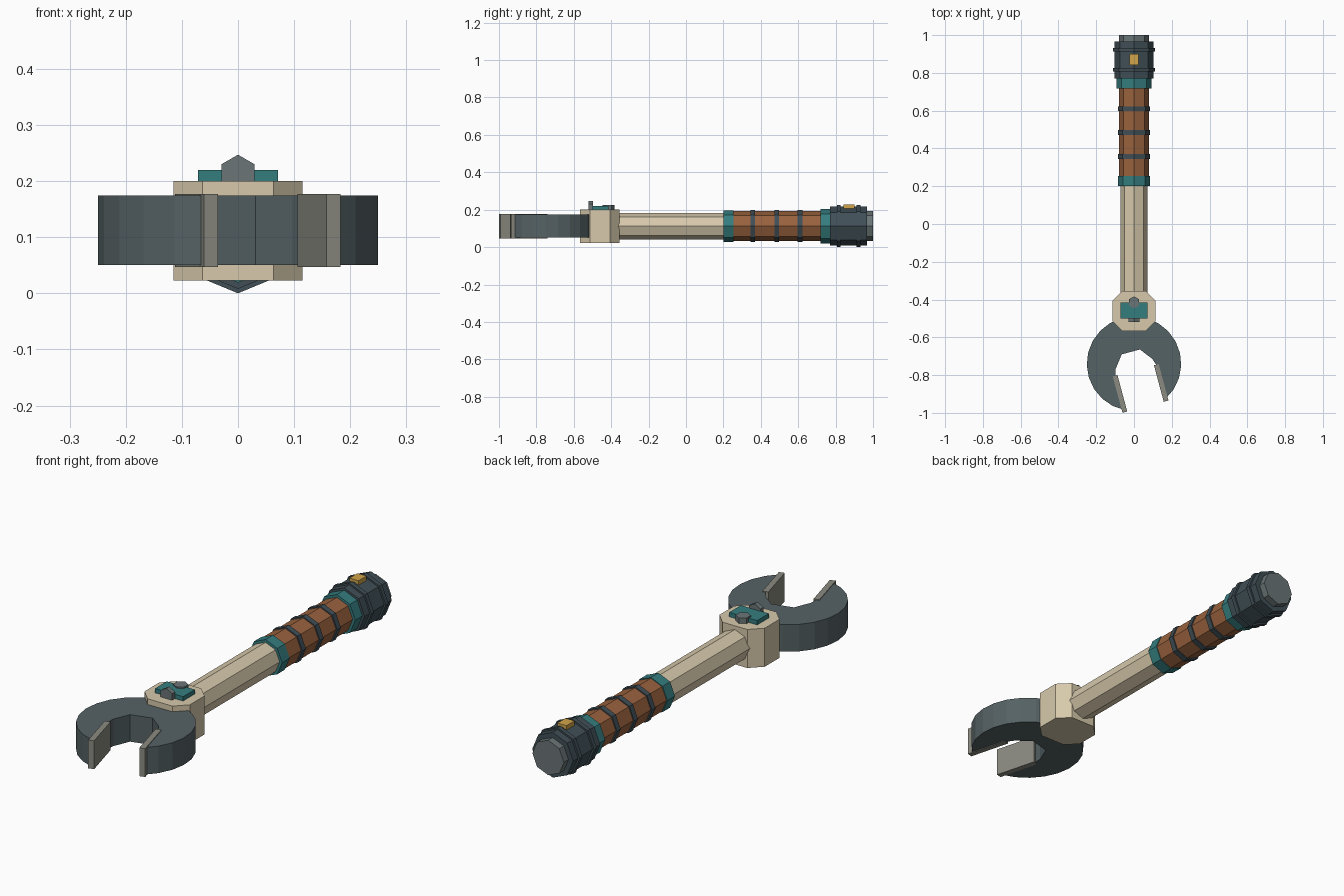
import bpy, math
from mathutils import Matrix, Vector

if "Cube" in bpy.data.objects:
    bpy.data.objects.remove(bpy.data.objects["Cube"])

CZ = 0.112                      # height of the tool's axis
TILT = math.radians(15)         # jaw opening angle
HEAD = Vector((0, -0.74))


def material(name, r, g, b):
    m = bpy.data.materials.new(name)
    m.diffuse_color = [(c / 255) ** 2.2 for c in (r, g, b)] + [1]
    m.use_nodes = True
    m.node_tree.nodes["Principled BSDF"].inputs["Base Color"].default_value = m.diffuse_color
    return m


STEEL = material("steel", 86, 98, 101)
DARK = material("dark_rubber", 66, 80, 87)
CREAM = material("cream", 214, 200, 170)
LEATHER = material("leather", 152, 98, 64)
TEAL = material("teal", 56, 124, 126)
BRASS = material("brass", 208, 164, 76)
GREY = material("worn_metal", 138, 138, 128)
BOLT = material("bolt_metal", 106, 116, 117)


def rod(name, y0, y1, r, mat, sides=8, z=CZ):
    """Faceted cylinder lying along y."""
    bpy.ops.mesh.primitive_cylinder_add(vertices=sides, radius=r, depth=y1 - y0,
        location=(0, (y0 + y1) / 2, z), rotation=(math.pi / 2, 0, 0))
    ob = bpy.context.object
    ob.name = name
    ob.data.materials.append(mat)
    return ob


def prism(name, pts, z0, z1, mat):
    """Extrude an xy outline (counter-clockwise) from z0 to z1."""
    n = len(pts)
    verts = [(x, y, z) for z in (z0, z1) for x, y in pts]
    faces = [list(range(n))[::-1], list(range(n, 2 * n))]
    faces += [(i, (i + 1) % n, n + (i + 1) % n, n + i) for i in range(n)]
    me = bpy.data.meshes.new(name)
    me.from_pydata(verts, [], faces)
    me.materials.append(mat)
    ob = bpy.data.objects.new(name, me)
    bpy.context.collection.objects.link(ob)
    return ob


def rect(x0, x1, y0, y1):
    return [(x0, y0), (x1, y0), (x1, y1), (x0, y1)]


def tilted(pts):
    """Jaw coordinates (opening towards -y) to world."""
    rot = Matrix.Rotation(TILT, 2)
    return [tuple(HEAD + rot @ Vector(p)) for p in pts]


# open-ended head: outer arc, then the socket outline back to the start
R, gap, seg = 0.25, 0.112, 20
a0 = -math.pi / 2 + math.asin(gap / R)
a1 = 1.5 * math.pi - math.asin(gap / R)
arc = [(R * math.cos(a0 + (a1 - a0) * i / seg), R * math.sin(a0 + (a1 - a0) * i / seg))
       for i in range(seg + 1)]
socket = [(-gap, -0.035), (-0.1, 0), (-0.05, 0.065), (0.05, 0.065), (0.1, 0), (gap, -0.035)]
prism("wrench_head", tilted(arc + socket), 0.05, 0.174, STEEL)

# jaw plates
for side, x in (("left", -0.113), ("right", 0.113)):
    prism("jaw_plate_" + side, tilted(rect(x - 0.013, x + 0.013, -0.235, -0.035)),
          0.047, 0.177, GREY)

# chamfered neck block
block = [(-0.063, -0.566), (0.063, -0.566), (0.115, -0.514), (0.115, -0.407),
         (0.063, -0.355), (-0.063, -0.355), (-0.115, -0.407), (-0.115, -0.514)]
prism("neck_block", block, 0.023, 0.2, CREAM)

# plate and bolts on the block
prism("neck_plate", rect(-0.071, 0.071, -0.5, -0.415), 0.195, 0.22, TEAL)
rod("front_bolt", -0.52, -0.498, 0.034, BOLT, 6, 0.213)
bpy.ops.mesh.primitive_cylinder_add(vertices=6, radius=0.032, depth=0.03,
                                    location=(0, -0.415, 0.211))
bpy.context.object.name = "top_bolt"
bpy.context.object.data.materials.append(BOLT)

# shaft, grip and collars
rod("shaft", -0.42, 0.22, 0.071, CREAM)
rod("front_collar", 0.2, 0.255, 0.084, TEAL)
rod("grip", 0.25, 0.73, 0.08, LEATHER)
for i, y in enumerate((0.357, 0.485, 0.61)):
    rod(f"grip_ring_{i + 1}", y - 0.013, y + 0.013, 0.086, DARK)
rod("rear_collar", 0.718, 0.775, 0.093, TEAL)

# pommel
rod("pommel", 0.77, 0.967, 0.104, DARK)
for i, y in enumerate((0.817, 0.922)):
    rod(f"pommel_ring_{i + 1}", y - 0.01, y + 0.01, 0.112, DARK)
rod("end_cap", 0.96, 1.0, 0.08, BOLT)
prism("brass_button", rect(-0.023, 0.023, 0.842, 0.9), 0.195, 0.227, BRASS)
